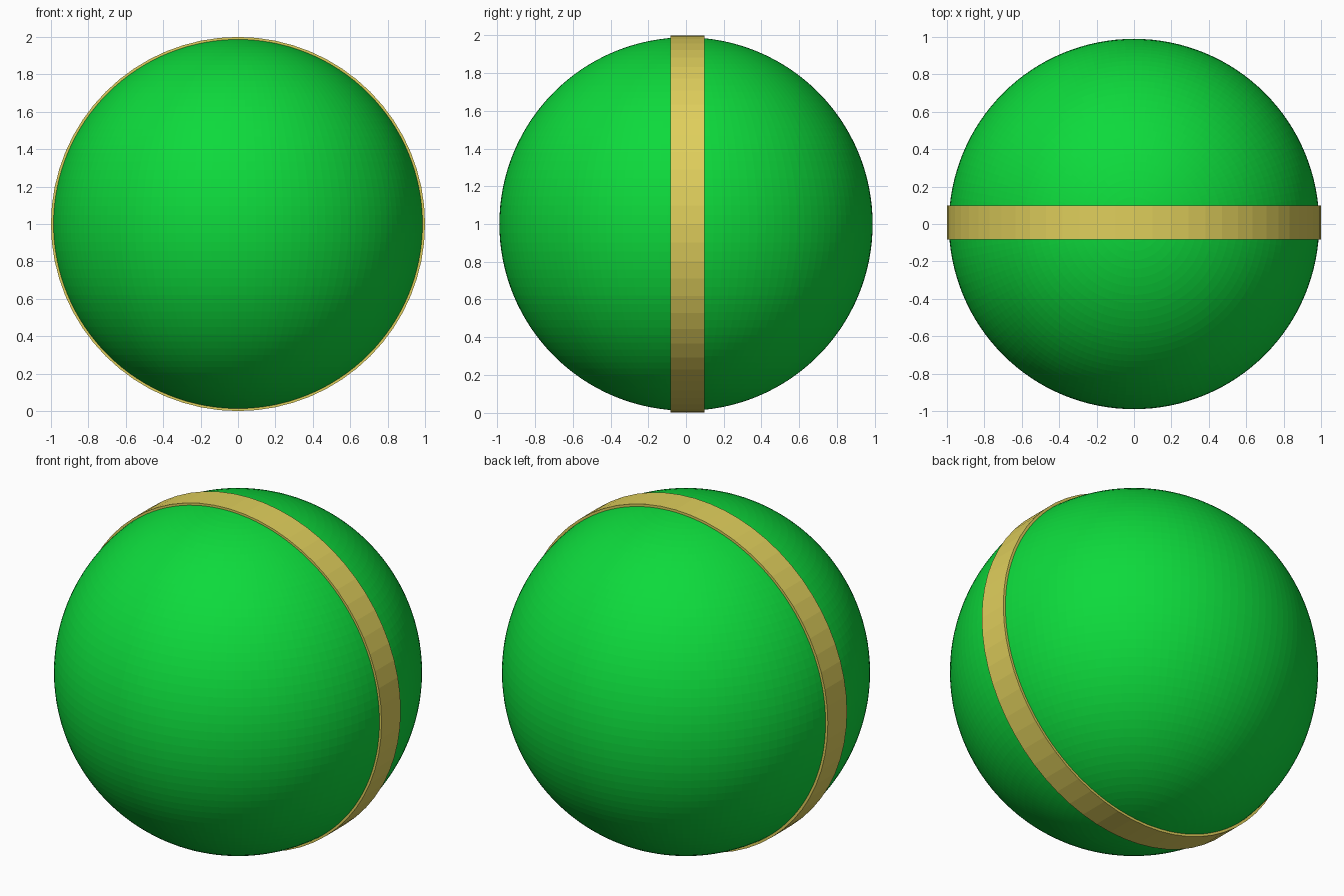
import bpy, bmesh, math

if "Cube" in bpy.data.objects:
    bpy.data.objects.remove(bpy.data.objects["Cube"])


def paint(obj, name, color):
    mat = bpy.data.materials.new(name)
    mat.diffuse_color = color
    mat.use_nodes = True
    mat.node_tree.nodes["Principled BSDF"].inputs["Base Color"].default_value = mat.diffuse_color
    obj.data.materials.append(mat)


# Ball
bpy.ops.mesh.primitive_uv_sphere_add(segments=128, ring_count=64, radius=0.99, location=(0, 0, 1))
ball = bpy.context.object
ball.name = "ball"
paint(ball, "green", (0.004, 0.70, 0.045, 1))

# Band: thin rectangular profile swept around the y axis
SEGMENTS = 64
profile = [(-0.082, 0.975), (-0.082, 1.0), (0.098, 1.0), (0.098, 0.975)]
bm = bmesh.new()
loops = []
for i in range(SEGMENTS):
    a = 2 * math.pi * i / SEGMENTS
    loops.append([bm.verts.new((r * math.cos(a), y, r * math.sin(a))) for y, r in profile])
for i in range(SEGMENTS):
    p, q = loops[i], loops[(i + 1) % SEGMENTS]
    for j in range(4):
        k = (j + 1) % 4
        bm.faces.new((p[j], p[k], q[k], q[j]))
bmesh.ops.recalc_face_normals(bm, faces=bm.faces)
mesh = bpy.data.meshes.new("band")
bm.to_mesh(mesh)
bm.free()
band = bpy.data.objects.new("band", mesh)
band.location = (0, 0, 1)
bpy.context.collection.objects.link(band)
paint(band, "gold", (0.74, 0.62, 0.107, 1))
